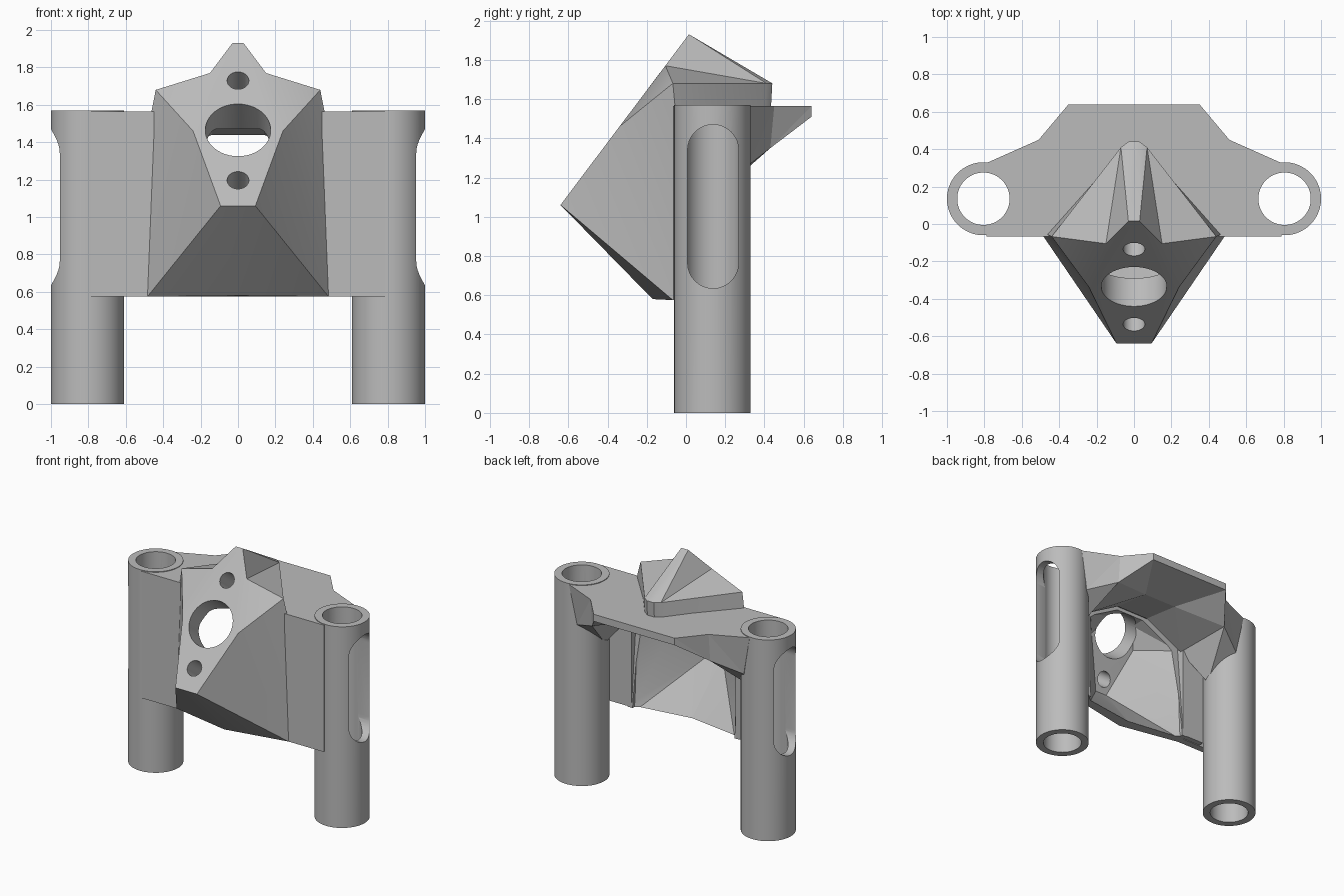
import bpy, bmesh, math
from mathutils import Vector, Matrix

if "Cube" in bpy.data.objects:
    bpy.data.objects.remove(bpy.data.objects["Cube"])

grey = bpy.data.materials.new("plain grey")
grey.diffuse_color = (0.5, 0.5, 0.5, 1)
grey.use_nodes = True
grey.node_tree.nodes["Principled BSDF"].inputs["Base Color"].default_value = grey.diffuse_color


def finish(name, bm):
    bmesh.ops.recalc_face_normals(bm, faces=bm.faces[:])
    me = bpy.data.meshes.new(name)
    bm.to_mesh(me)
    bm.free()
    ob = bpy.data.objects.new(name, me)
    bpy.context.collection.objects.link(ob)
    me.materials.append(grey)
    return ob


def mirrored_solid(name, pts, faces):
    """Faces are words of point names; capitals are the left-hand twins."""
    bm = bmesh.new()
    vs = {}
    for k, (x, y, z) in pts.items():
        vs[k] = bm.verts.new((x, y, z))
        vs[k.upper()] = bm.verts.new((-x, y, z)) if x else vs[k]
    for f in faces.split():
        for word in {f, f.swapcase()}:
            keys = [vs[c] for c in word]
            if not bm.faces.get(keys):
                bm.faces.new(keys)
    return finish(name, bm)


def hull(name, pts):
    bm = bmesh.new()
    for x, y, z in pts:
        for s in (1, -1):
            bm.verts.new((s * x, y, z))
    bmesh.ops.remove_doubles(bm, verts=bm.verts[:], dist=1e-5)
    out = bmesh.ops.convex_hull(bm, input=bm.verts[:])
    junk = [v for v in out["geom_interior"] if isinstance(v, bmesh.types.BMVert)]
    bmesh.ops.delete(bm, geom=junk, context='VERTS')
    return finish(name, bm)


def cylinder(name, r, depth, matrix, n=64):
    bm = bmesh.new()
    bmesh.ops.create_cone(bm, cap_ends=True, segments=n, radius1=r, radius2=r,
                          depth=depth, matrix=matrix)
    return finish(name, bm)


def box(name, lo, hi):
    bm = bmesh.new()
    bmesh.ops.create_cube(bm, size=1)
    for v in bm.verts:
        v.co = [lo[i] if v.co[i] < 0 else hi[i] for i in range(3)]
    return finish(name, bm)


def cut(ob, cutters):
    for c in cutters:
        c.hide_render = True
        c.hide_viewport = False
        m = ob.modifiers.new("cut", 'BOOLEAN')
        m.operation, m.solver, m.object = 'DIFFERENCE', 'EXACT', c
    bpy.context.view_layer.update()
    dg = bpy.context.evaluated_depsgraph_get()
    me = bpy.data.meshes.new_from_object(ob.evaluated_get(dg))
    ob.modifiers.clear()
    ob.data = me


def smooth(ob):
    bpy.ops.object.select_all(action='DESELECT')
    ob.select_set(True)
    bpy.context.view_layer.objects.active = ob
    bpy.ops.object.shade_smooth_by_angle(angle=math.radians(25))


# Faceted nose with its raised roof
nose = mirrored_solid("nose", {
    'a': (.093, -.64, 1.06), 'b': (.24, -.339, 1.46), 'c': (.44, -.067, 1.68),
    'd': (.15, -.105, 1.77), 'e': (.03, .015, 1.93), 'f': (.03, .44, 1.68),
    'g': (.07, .41, 1.68), 'h': (.484, -.067, .575), 'm': (0, -.17, .58),
    'p': (.475, -.05, 1.5), 'q': (.075, .40, 1.5), 'r': (.03, .43, 1.5),
    'k': (.484, .03, .575),
}, "abdeEDBA bcd ahb bhc aAm amh eEFf efg egd dgc cgqp gfrq fFRr "
   "hkp hpc kpPK mhkKH pqrRQP")

# Hollow behind the nose, open to the rear and below
hollow = hull("hollow_cutter", [
    (.05, -.38, .95), (.2, -.25, 1.33), (.12, -.16, 1.47), (.42, 0, 1.3),
    (.44, 0, .62), (0, -.06, .56), (.44, .02, .54), (.42, .6, 1.3),
    (.12, .6, 1.47), (.44, .6, .5)])

# Round holes drilled square to the sloping face
axis = Vector((0, -.8, .6))
tilt = axis.to_track_quat('Z', 'Y').to_matrix().to_4x4()
drills = []
for z, r in ((1.465, .175), (1.73, .058), (1.197, .058)):
    p = Vector((0, -.64 + .753 * (z - 1.06), z))
    drills.append(cylinder("drill_cutter", r, .6, Matrix.Translation(p) @ tilt, 48))
cut(nose, [hollow] + drills)
smooth(nose)

# Side tubes with bores and long outer slots
bores = []
for s, side in ((1, "right"), (-1, "left")):
    def at(z):
        return Matrix.Translation((s * .805, .135, z))
    tube = cylinder(side + "_tube", .195, 1.57, at(.785), 96)
    bore = cylinder("bore_cutter", .14, 2.4, at(.8), 96)
    bores.append(bore)
    bm = bmesh.new()
    ring = []
    for i in range(34):
        t = math.pi * (i if i < 17 else i - 1) / 16
        ring.append(bm.verts.new((s * .83, .138 + .13 * math.cos(t),
                                  (1.34 if i < 17 else .765) + .13 * math.sin(t))))
    face = bm.faces.new(ring)
    ext = bmesh.ops.extrude_face_region(bm, geom=[face], use_keep_orig=True)
    for v in ext["geom"]:
        if isinstance(v, bmesh.types.BMVert):
            v.co.x = s * 1.1
    slot = finish("slot_cutter", bm)
    cut(tube, [bore, slot])
    smooth(tube)
    # Flat front panel joining nose and tube
    xs = sorted((s * .45, s * .788))
    box(side + "_front_panel", (xs[0], -.067, .575), (xs[1], -.012, 1.565))
    xs = sorted((s * .45, s * .64))
    box(side + "_panel_web", (xs[0], -.05, .58), (xs[1], .03, 1.4))

# Top plate with rear lip and sloping gussets
plate = mirrored_solid("top_plate", {
    'a': (.35, .64, 1.565), 'b': (.51, .45, 1.565), 'c': (.78, .33, 1.565),
    'd': (.79, -.055, 1.565), 'e': (.35, .64, 1.51), 'f': (.51, .43, 1.35),
    'g': (.72, .315, 1.26), 'h': (.63, .1, 1.06), 'r': (.14, .3, 1.44),
    's': (.14, -.02, 1.48), 'q': (.45, 0, 1.3),
}, "abcdDCBA aAEe abf afe bcg bgf eERr efr fgh fhq fqr cdg dhg "
   "dqh dsq dDSs rRSs rsq")
cut(plate, bores)

for ob in list(bpy.data.objects):
    if ob.name.split(".")[0].endswith("_cutter"):
        bpy.data.objects.remove(ob)
